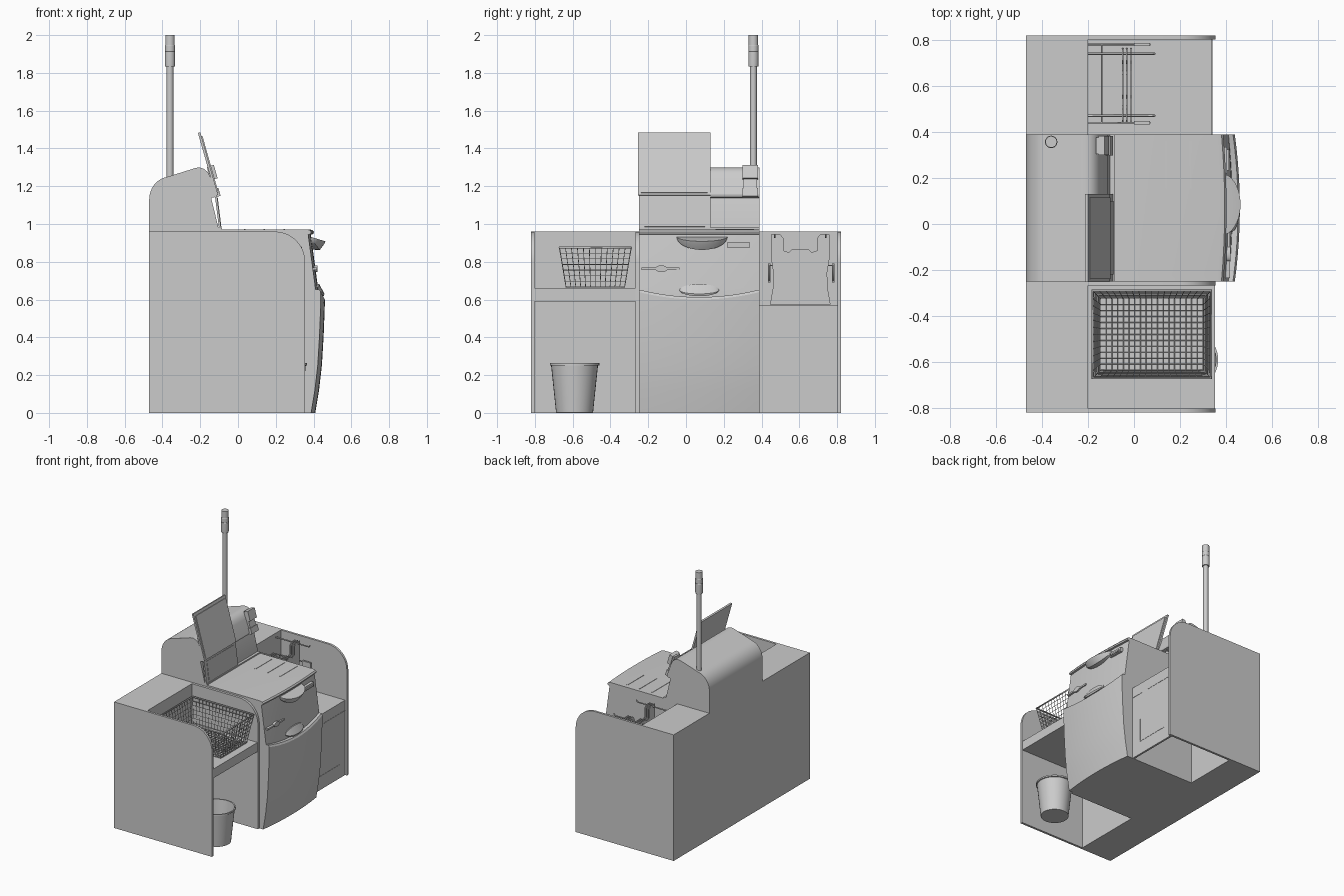
import bpy, bmesh, math
from mathutils import Vector

if "Cube" in bpy.data.objects:
    bpy.data.objects.remove(bpy.data.objects["Cube"])


def finish(name, bm, smooth=True):
    bmesh.ops.remove_doubles(bm, verts=bm.verts, dist=1e-5)
    bmesh.ops.recalc_face_normals(bm, faces=bm.faces)
    me = bpy.data.meshes.new(name)
    bm.to_mesh(me)
    bm.free()
    ob = bpy.data.objects.new(name, me)
    bpy.context.collection.objects.link(ob)
    if smooth:
        bpy.ops.object.select_all(action='DESELECT')
        ob.select_set(True)
        bpy.context.view_layer.objects.active = ob
        bpy.ops.object.shade_smooth_by_angle(angle=math.radians(30))
    return ob


def loft(name, rings, close=False):
    """Skin a list of equal closed rings, capping both ends."""
    bm = bmesh.new()
    vs = [[bm.verts.new(p) for p in r] for r in rings]
    n = len(vs[0])
    for a, b in zip(vs, vs[1:]):
        for i in range(n):
            j = (i + 1) % n
            bm.faces.new((a[i], a[j], b[j], b[i]))
    bm.faces.new(vs[0])
    bm.faces.new(vs[-1])
    return finish(name, bm)


def prism_y(name, prof, y0, y1):
    return loft(name, [[(x, y, z) for x, z in prof] for y in (y0, y1)])


def prism_x(name, prof, x0, x1):
    return loft(name, [[(x, y, z) for y, z in prof] for x in (x0, x1)])


def box(name, x0, x1, y0, y1, z0, z1):
    return prism_y(name, [(x0, z0), (x1, z0), (x1, z1), (x0, z1)], y0, y1)


def arc(cx, cz, rx, rz, a0, a1, n=10):
    return [(cx + rx * math.cos(math.radians(a0 + (a1 - a0) * i / n)),
             cz + rz * math.sin(math.radians(a0 + (a1 - a0) * i / n))) for i in range(n + 1)]


def revolve(name, prof, x, y, n=32):
    bm = bmesh.new()
    vs = [bm.verts.new((x + r, y, z)) for r, z in prof]
    es = [bm.edges.new(e) for e in zip(vs, vs[1:])]
    bmesh.ops.spin(bm, geom=vs + es, cent=(x, y, 0), axis=(0, 0, 1), angle=math.tau, steps=n)
    return finish(name, bm)


def wire(name, pts, r=0.004, cyclic=False):
    cu = bpy.data.curves.new(name, 'CURVE')
    cu.dimensions = '3D'
    cu.bevel_depth = r
    cu.bevel_resolution = 1
    cu.use_fill_caps = True
    s = cu.splines.new('POLY')
    s.points.add(len(pts) - 1)
    for p, q in zip(s.points, pts):
        p.co = (*q, 1)
    s.use_cyclic_u = cyclic
    ob = bpy.data.objects.new(name, cu)
    bpy.context.collection.objects.link(ob)


# Cabinet: rear box and rounded end panels
box('rear_cabinet', -0.47, -0.2, -0.82, 0.82, 0, 0.96)
panel = [(-0.47, 0), (0.355, 0)] + arc(0.195, 0.80, 0.16, 0.16, 0, 90) + [(-0.47, 0.96)]
for name, y0, y1 in (('left_end_panel', -0.82, -0.803), ('right_end_panel', 0.803, 0.82),
                     ('inner_panel', -0.268, -0.25)):
    prism_y(name, panel, y0, y1)

# Left bay: thick shelf and waste bin
box('basket_shelf', -0.2, 0.352, -0.805, -0.26, 0.59, 0.66)
revolve('waste_bin', [(0, 0.002), (0.098, 0.002), (0.124, 0.25), (0.131, 0.252), (0.131, 0.263),
                      (0.122, 0.263), (0.094, 0.012), (0, 0.012)], 0.235, -0.59)

# Right bay: shelf, front panel and its trim lines
box('bag_shelf', -0.2, 0.34, 0.39, 0.805, 0.553, 0.57)
box('bag_bay_front', 0.325, 0.34, 0.39, 0.805, 0, 0.57)
for i, (y0, y1, z0, z1) in enumerate([(0.39, 0.50, 0.488, 0.493), (0.55, 0.803, 0.488, 0.493),
                                      (0.47, 0.74, 0.1, 0.105), (0.47, 0.474, 0.1, 0.28)]):
    box(f'front_trim_{i}', 0.338, 0.342, y0, y1, z0, z1)

# Central unit, bowed outwards across its width
Y0, Y1, N = -0.25, 0.39, 24
cols = [(-1 + 2 * i / N, Y0 + (Y1 - Y0) * i / N) for i in range(N + 1)]


def bowed(name, back, front, bow, dz=0.0):
    """front: (x, z) points at the ends; the last one is raised by dz at the ends."""
    rings = []
    for t, y in cols:
        k = bow * (1 - t * t)
        f = [(x + k, z) for x, z in front]
        f = [(x, z + (dz * t * t if z > 0.59 else 0)) for x, z in f]
        rings.append([(back, y, front[0][1])] + [(x, y, z) for x, z in f] + [(back, y, f[-1][1])])
    loft(name, rings)


bowed('central_body', -0.21, [(0.375, 0), (0.405, 0.2), (0.415, 0.58), (0.41, 0.66), (0.37, 0.955)], 0.014)
bowed('front_door', 0.33, [(0.387, 0), (0.407, 0.12), (0.422, 0.25), (0.431, 0.4), (0.437, 0.55),
                           (0.438, 0.60), (0.43, 0.613)], 0.022, 0.04)
bowed('counter_top', -0.13, [(0.372, 0.944), (0.385, 0.947), (0.388, 0.958), (0.38, 0.968), (0.36, 0.972)], 0.014)

# Counter slots, scanner glass outline
for i, x in enumerate((0.035, 0.14, 0.245)):
    box(f'counter_slot_{i}', x - 0.004, x + 0.004, 0.155, 0.36, 0.97, 0.9745)

# Coin bowl lip and door handle scoop
bowl, scoop = [], []
for i in range(25):
    t = -1 + 2 * i / 24
    s = max(0.04, math.sqrt(1 - t * t))
    y = 0.085 + 0.137 * t
    bowl.append([(0.36, y, 0.935), (0.375, y, 0.935), (0.375 + 0.088 * s, y, 0.935 - 0.027 * s),
                 (0.375 + 0.082 * s, y, 0.935 - 0.04 * s), (0.375 + 0.058 * s, y, 0.935 - 0.072 * s),
                 (0.36, y, 0.935 - 0.07 * s)])
    y = 0.07 + 0.105 * t
    scoop.append([(0.40, y, 0.65 + 0.032 * s), (0.424 + 0.006 * s, y, 0.65 + 0.032 * s),
                  (0.424 + 0.034 * s, y, 0.65 - 0.02 * s), (0.424 + 0.03 * s, y, 0.65 - 0.032 * s),
                  (0.40, y, 0.65 - 0.032 * s)])
loft('coin_bowl', bowl)
loft('door_handle', scoop)

# Upper front fittings: note slot and card slot
box('note_slot', 0.37, 0.405, 0.22, 0.335, 0.872, 0.905)
box('note_slot_lip', 0.37, 0.412, 0.232, 0.323, 0.878, 0.888)
box('card_slot', 0.38, 0.417, -0.235, -0.035, 0.757, 0.769)
prism_x('card_slot_bezel', arc(-0.13, 0.763, 0.032, 0.018, 0, 345, 23), 0.38, 0.42)

# Rounded upper housing with a ledge above the recessed lower front
hump = ([(-0.47, 0.955)] + arc(-0.36, 1.13, 0.11, 0.12, 180, 100, 10)
        + [(-0.23, 1.295), (-0.205, 1.30), (-0.18, 1.292), (-0.16, 1.275), (-0.147, 1.25),
           (-0.113, 1.155), (-0.116, 1.143), (-0.142, 1.138), (-0.10, 0.965), (-0.10, 0.955)])
prism_y('upper_housing', hump, Y0, Y1)


def slanted(name, a, b, th, y0, y1):
    """Plate between side-view points a (low) and b (high), thickened to the front."""
    a, b = Vector(a), Vector(b)
    d = (b - a).normalized()
    n = Vector((d.y, -d.x)) * th
    return prism_y(name, [a, a + n, b + n, b], y0, y1)


# Tilted display and the printer panel below it
slanted('display', (-0.118, 1.15), (-0.212, 1.482), 0.013, -0.253, 0.13)
slanted('display_glass', (-0.109, 1.165), (-0.194, 1.465), 0.006, -0.238, 0.115)
slanted('printer_panel', (-0.10, 0.97), (-0.122, 1.148), 0.011, -0.25, 0.13)
slanted('printer_window', (-0.092, 0.985), (-0.111, 1.138), 0.004, -0.22, 0.10)
box('counter_back_strip', -0.11, -0.085, Y0, Y1, 0.965, 0.982)

# Card reader on the housing
slanted('reader_body', (-0.118, 1.145), (-0.165, 1.30), 0.02, 0.305, 0.375)
slanted('reader_head', (-0.135, 1.235), (-0.155, 1.305), 0.028, 0.30, 0.382)
slanted('reader_foot', (-0.113, 1.143), (-0.125, 1.185), 0.022, 0.298, 0.382)

# Status light pole
revolve('light_pole', [(0, 1.2), (0.018, 1.2), (0.018, 1.835), (0.026, 1.835), (0.027, 1.85),
                       (0.027, 1.91), (0.025, 1.913), (0.027, 1.916), (0.027, 1.945), (0.025, 1.948),
                       (0.025, 2.0), (0, 2.0)], -0.36, 0.357, 24)

# Wire basket: gridded tapered walls and base turned into wire
X0, X1, B0, B1, Z0, Z1 = -0.18, 0.335, -0.67, -0.29, 0.667, 0.875
top = [Vector(p) for p in ((X0, B0, Z1), (X1, B0, Z1), (X1, B1, Z1), (X0, B1, Z1))]
base = [Vector(p) for p in ((X0 + 0.035, B0 + 0.035, Z0), (X1 - 0.035, B0 + 0.035, Z0),
                            (X1 - 0.035, B1 - 0.035, Z0), (X0 + 0.035, B1 - 0.035, Z0))]
bm = bmesh.new()


def grid(a, b, c, d, nu, nv):
    v = [[bm.verts.new(a.lerp(b, i / nu).lerp(d.lerp(c, i / nu), j / nv)) for j in range(nv + 1)]
         for i in range(nu + 1)]
    for i in range(nu):
        for j in range(nv):
            bm.faces.new((v[i][j], v[i + 1][j], v[i + 1][j + 1], v[i][j + 1]))


for i in range(4):
    j = (i + 1) % 4
    grid(base[i], base[j], top[j], top[i], 12 if i % 2 else 18, 7)
grid(*base, 18, 12)
basket = finish('wire_basket', bm, False)
mod = basket.modifiers.new('wires', 'WIREFRAME')
mod.thickness = 0.005
mod.use_even_offset = False
wire('basket_rim', top, 0.006, True)

# Carrier bags on a wire rack
half = [(0.16, 0.575), (0.145, 0.66), (0.142, 0.74), (0.155, 0.82), (0.155, 0.945), (0.105, 0.945),
        (0.09, 0.925), (0.09, 0.86), (0.06, 0.85), (0.045, 0.865)]
outline = [(0.605 + y, z) for y, z in half] + [(0.605 - y, z) for y, z in reversed(half)]
for i, x in enumerate((-0.052, -0.034, -0.016)):
    prism_x(f'carrier_bag_{i}', outline, x, x + 0.006)
for s, n in ((-1, 'left'), (1, 'right')):
    y = 0.61 + s * 0.17
    wire(f'rack_side_{n}', [(-0.2, y, 0.70), (0.07, y, 0.70), (0.07, y, 0.78), (-0.2, y, 0.78)])
    box(f'rack_plate_{n}', 0.0, 0.07, y - 0.007, y + 0.007, 0.69, 0.79)
    y = 0.605 + s * 0.135
    wire(f'rack_arm_{n}', [(-0.2, y, 0.93), (0.08, y, 0.93), (0.09, y, 0.945)], 0.005)
wire('rack_back_bar', [(-0.14, 0.44, 0.78), (-0.14, 0.78, 0.78)])
